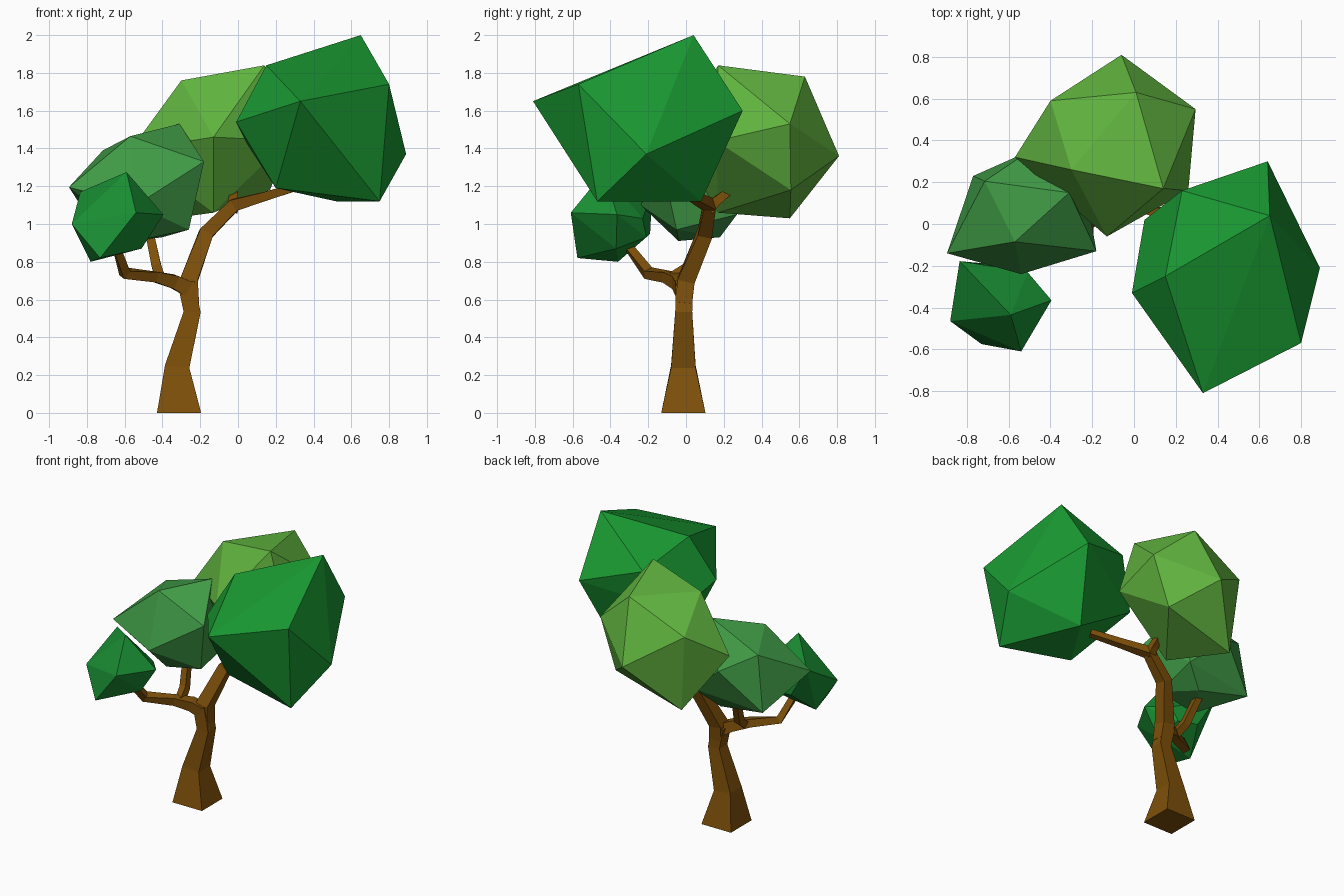
import bpy, bmesh
from mathutils import Vector


def finish(name, bm, color):
    bmesh.ops.recalc_face_normals(bm, faces=bm.faces[:])
    me = bpy.data.meshes.new(name)
    bm.to_mesh(me)
    bm.free()
    mat = bpy.data.materials.new(name + "_color")
    mat.diffuse_color = (*color, 1)
    me.materials.append(mat)
    ob = bpy.data.objects.new(name, me)
    bpy.context.collection.objects.link(ob)


def clump(name, color, pts):
    """Leaf clump: the faceted hull of about twelve irregular corner points."""
    bm = bmesh.new()
    verts = [bm.verts.new(p) for p in pts]
    bmesh.ops.convex_hull(bm, input=verts)
    loose = [v for v in bm.verts if not v.link_faces]
    bmesh.ops.delete(bm, geom=loose, context='VERTS')
    finish(name, bm, color)


BROWN = (0.21, 0.08, 0.003)


def limb(name, path, flat_start=False):
    """Square-section limb along (x, y, z, half_width) points."""
    bm = bmesh.new()
    P = [Vector(p[:3]) for p in path]
    rings = []
    for i, p in enumerate(P):
        a = (p - P[i - 1]).normalized() if i else Vector()
        b = (P[i + 1] - p).normalized() if i < len(P) - 1 else Vector()
        t = (a + b).normalized()
        if flat_start and i == 0:
            t = Vector((0, 0, 1))
        n = Vector((0, 1, 0))
        n = (n - t * n.dot(t)).normalized()
        s = t.cross(n)
        r = path[i][3]
        rings.append([bm.verts.new(p + s * r * u + n * r * v)
                      for u, v in ((-1, -1), (1, -1), (1, 1), (-1, 1))])
    for lo, hi in zip(rings, rings[1:]):
        for k in range(4):
            m = (k + 1) % 4
            bm.faces.new((lo[k], lo[m], hi[m], hi[k]))
    bm.faces.new(rings[0])
    bm.faces.new(rings[-1])
    finish(name, bm, BROWN)


# Trunk and branches
limb("trunk", [(-.312, -.014, 0, .117), (-.322, -.014, .245, .065),
               (-.243, -.012, .535, .045), (-.275, -.01, .69, .045)], True)
limb("right_branch", [(-.25, -.012, .58, .044), (-.26, 0, .70, .046),
                      (-.17, .10, .95, .038), (-.02, .125, 1.10, .033),
                      (.14, .04, 1.145, .024), (.32, -.06, 1.20, .02)])
limb("upper_twig", [(-.03, .12, 1.08, .03), (-.025, .165, 1.125, .024),
                    (-.025, .225, 1.17, .02)])
limb("left_branch", [(-.25, -.01, .65, .042), (-.34, -.04, .695, .036),
                     (-.44, -.10, .72, .028), (-.60, -.20, .74, .026),
                     (-.65, -.32, .90, .02)])
limb("left_twig", [(-.41, -.07, .715, .026), (-.43, .01, .77, .025),
                   (-.47, .10, .96, .022)])

# Leaf clumps
clump("right_leaves", (.01, .32, .032), [
    (.65, .04, 2.0), (.33, -.81, 1.65), (.80, -.57, 1.74), (.89, -.21, 1.37),
    (.15, -.25, 1.84), (-.01, -.33, 1.54), (.64, .30, 1.60), (.75, -.47, 1.12),
    (.20, -.40, 1.19), (.52, .08, 1.12), (.23, .16, 1.72), (.05, .02, 1.42)])
clump("back_leaves", (.12, .46, .05), [
    (.14, .17, 1.84), (.01, .63, 1.78), (-.30, .26, 1.76), (.295, .55, 1.53),
    (-.06, .81, 1.36), (-.13, -.06, 1.46), (-.40, .59, 1.58), (-.57, .32, 1.39),
    (-.13, .17, 1.06), (-.35, .55, 1.03), (.17, .555, 1.18), (.26, .16, 1.44)])
clump("left_leaves", (.05, .32, .06), [
    (-.31, .15, 1.53), (-.715, .205, 1.39), (-.355, -.05, 1.42), (-.54, -.24, 1.1),
    (-.18, -.13, 1.33), (-.26, -.05, .97), (-.54, -.04, .91), (-.895, -.14, 1.195),
    (-.77, .23, 1.0), (-.50, .35, 1.27), (-.25, .27, 1.05), (-.40, .18, .93),
    (-.57, -.085, 1.465)])
clump("front_leaves", (.01, .28, .034), [
    (-.59, -.435, 1.275), (-.54, -.61, 1.06), (-.73, -.575, .82), (-.88, -.465, 1.0),
    (-.835, -.178, 1.17), (-.395, -.365, 1.05), (-.51, -.37, .87), (-.51, -.23, 1.03),
    (-.55, -.21, .93), (-.78, -.36, .80), (-.70, -.19, .95)])
